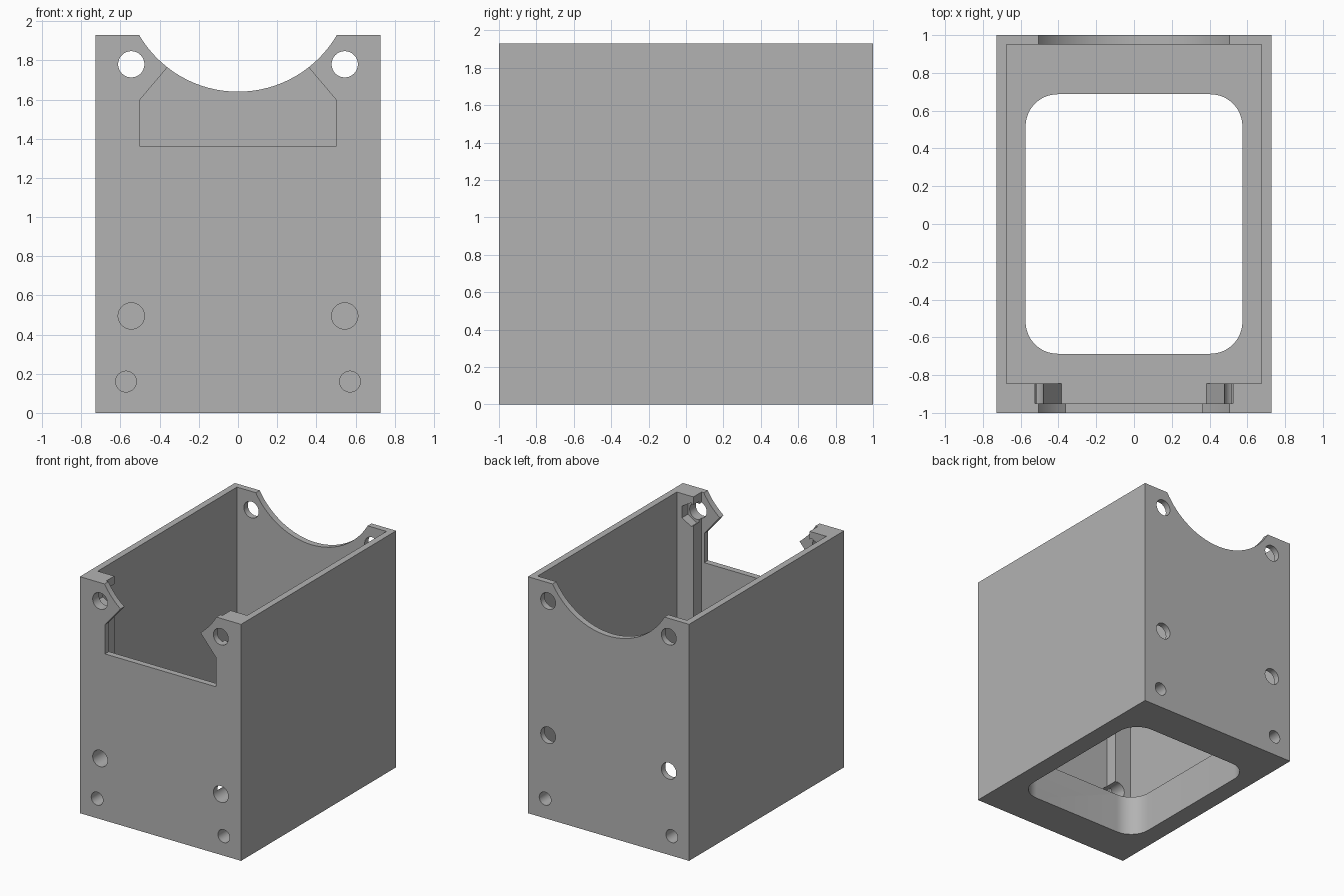
import bpy, bmesh, math
from mathutils import Vector

if "Cube" in bpy.data.objects:
    bpy.data.objects.remove(bpy.data.objects["Cube"], do_unlink=True)

HALF_X, HEIGHT, FLOOR = 0.728, 1.93, 0.33
POST_Y, WALL_Y = -0.845, -0.95

grey = bpy.data.materials.new("plain grey")
grey.use_nodes = True
grey.diffuse_color = (0.45, 0.45, 0.45, 1)
grey.node_tree.nodes["Principled BSDF"].inputs["Base Color"].default_value = (0.45, 0.45, 0.45, 1)


def prism(name, outline, start, end, axis="y"):
    """Extrude an outline along y (points are x, z) or z (points are x, y)."""
    bm = bmesh.new()
    place = (lambda p, d: (p[0], d, p[1])) if axis == "y" else (lambda p, d: (p[0], p[1], d))
    face = bm.faces.new([bm.verts.new(place(p, start)) for p in outline])
    moved = bmesh.ops.extrude_face_region(bm, geom=[face])["geom"]
    step = Vector(place((0, 0), end - start))
    bmesh.ops.translate(bm, vec=step, verts=[v for v in moved if isinstance(v, bmesh.types.BMVert)])
    bmesh.ops.recalc_face_normals(bm, faces=bm.faces)
    mesh = bpy.data.meshes.new(name)
    bm.to_mesh(mesh)
    bm.free()
    mesh.materials.append(grey)
    obj = bpy.data.objects.new(name, mesh)
    bpy.context.collection.objects.link(obj)
    return obj


def arc(cx, cy, r, a0=0, a1=360, n=48, closed=True):
    count = n if closed else n + 1
    angles = [math.radians(a0 + (a1 - a0) * i / n) for i in range(count)]
    return [(cx + r * math.cos(a), cy + r * math.sin(a)) for a in angles]


def rect(x0, x1, y0, y1):
    return [(x0, y0), (x1, y0), (x1, y1), (x0, y1)]


def mirrored(half):
    return half + [(-x, z) for x, z in reversed(half)]


housing = prism("housing", rect(-HALF_X, HALF_X, -1, 1), 0, HEIGHT, "z")


def cut(outline, start, end, axis="y"):
    cutter = prism("cutter", outline, start, end, axis)
    cutter.hide_render = True
    mod = housing.modifiers.new("cut", "BOOLEAN")
    mod.operation, mod.solver, mod.object = "DIFFERENCE", "EXACT", cutter
    with bpy.context.temp_override(object=housing, active_object=housing):
        bpy.ops.object.modifier_apply(modifier=mod.name)
    bpy.data.objects.remove(cutter, do_unlink=True)


# Main cavity, then the recess between the front posts with sloped gussets
cut(rect(-0.675, 0.675, POST_Y, 0.95), FLOOR, 2.2, "z")
cut(mirrored([(0.385, FLOOR), (0.525, 0.57), (0.525, 2.2)]), WALL_Y, -0.7)

# Rounded opening in the floor
corner = 0.17
opening = []
for sx, sy, a in ((1, 1, 0), (-1, 1, 90), (-1, -1, 180), (1, -1, 270)):
    opening += arc(sx * (0.574 - corner), sy * (0.687 - corner), corner, a, a + 90, 12, False)
cut(opening, -0.2, 0.6, "z")

# Round cradle through both end walls, and the window in the front wall
cut(arc(0, 2.225, 0.585, n=96), -1.2, 1.2)
cut(mirrored([(0.5, 1.36), (0.5, 1.6), (0.36, 1.765), (0.3, 1.85)]), -1.2, -0.7)

# Screw holes and nut pockets on both sides
for s in (-1, 1):
    x = s * 0.545
    cut(arc(x, 1.78, 0.067), -1.2, 1.2)
    cut(arc(x, 0.495, 0.067), -1.2, -0.7)
    cut(arc(x, 0.685, 0.067), 0.8, 1.2)
    cut(arc(x, 1.78, 0.096, 30, 390, 6), -0.92, -0.7)
    for y0, y1 in ((-1.2, -0.8), (0.8, 1.2)):
        cut(arc(s * 0.572, 0.16, 0.053), y0, y1)

bpy.ops.object.select_all(action="DESELECT")
housing.select_set(True)
bpy.context.view_layer.objects.active = housing
bpy.ops.object.shade_smooth_by_angle(angle=math.radians(25))
